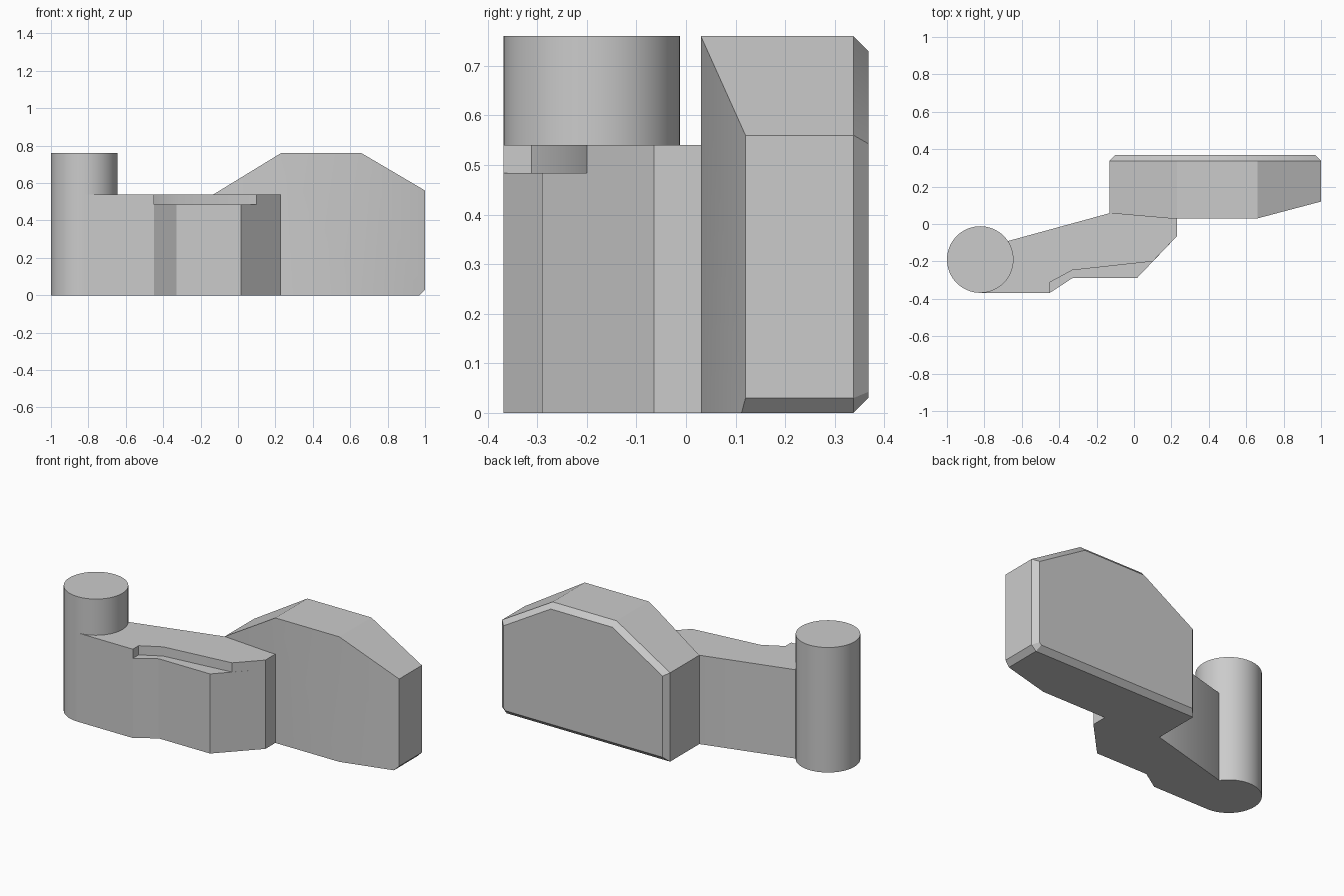
import bpy, bmesh, math
from mathutils import Vector

if "Cube" in bpy.data.objects:
    bpy.data.objects.remove(bpy.data.objects["Cube"], do_unlink=True)

GREY = (0.6, 0.6, 0.6, 1.0)
grey = bpy.data.materials.new("plain_grey")
grey.use_nodes = True
grey.diffuse_color = GREY
grey.node_tree.nodes["Principled BSDF"].inputs["Base Color"].default_value = GREY


def finish(bm, name):
    """Turn a bmesh into a shaded, coloured object."""
    bmesh.ops.recalc_face_normals(bm, faces=bm.faces)
    mesh = bpy.data.meshes.new(name)
    bm.to_mesh(mesh)
    bm.free()
    obj = bpy.data.objects.new(name, mesh)
    bpy.context.collection.objects.link(obj)
    mesh.materials.append(grey)
    bpy.ops.object.select_all(action="DESELECT")
    obj.select_set(True)
    bpy.context.view_layer.objects.active = obj
    bpy.ops.object.shade_smooth_by_angle(angle=math.radians(30))
    return obj


def extrude(bm, points, offset):
    """Extrude a closed outline and return the far cap."""
    face = bm.faces.new([bm.verts.new(p) for p in points])
    result = bmesh.ops.extrude_face_region(bm, geom=[face], use_keep_orig=True)
    verts = [g for g in result["geom"] if isinstance(g, bmesh.types.BMVert)]
    bmesh.ops.translate(bm, verts=verts, vec=offset)
    bmesh.ops.recalc_face_normals(bm, faces=bm.faces)
    return next(g for g in result["geom"] if isinstance(g, bmesh.types.BMFace))


def slab(name, outline, bottom, top):
    bm = bmesh.new()
    extrude(bm, [(x, y, bottom) for x, y in outline], (0, 0, top - bottom))
    return finish(bm, name)


# Upright post
bm = bmesh.new()
bmesh.ops.create_cone(bm, cap_ends=True, segments=64, radius1=0.178,
                      radius2=0.178, depth=0.76)
bmesh.ops.translate(bm, verts=bm.verts, vec=(-0.822, -0.19, 0.38))
finish(bm, "post")

# Connecting arm: full outline below the ledge, cut-back outline above it
LEDGE, ARM_TOP = 0.484, 0.54
back = [(0.23, -0.065), (0.23, 0.031), (0.19, 0.031), (-0.13, 0.058),
        (-0.67, -0.09), (-0.82, -0.19), (-0.82, -0.368), (-0.45, -0.368)]
slab("arm", back + [(-0.33, -0.29), (0.015, -0.29)], 0, LEDGE)
slab("arm_upper", back + [(-0.45, -0.312), (-0.33, -0.247), (0.1, -0.2)],
     LEDGE, ARM_TOP)

# Block: side profile with a chamfered rear rim
CHAMFER = 0.03
bm = bmesh.new()
profile = [(-0.13, 0), (-0.13, 0.54), (0.23, 0.76), (0.66, 0.76), (1, 0.56),
           (1, CHAMFER), (1 - CHAMFER, 0)]
rear = extrude(bm, [(x, 0.03, z) for x, z in profile],
               (0, 0.368 - CHAMFER - 0.03, 0))
bmesh.ops.inset_individual(bm, faces=[rear], thickness=CHAMFER, depth=CHAMFER,
                           use_even_offset=True)

# Trim both front corners of the block with vertical planes
for start, end in (((0.66, 0.03), (1, 0.12)), ((-0.13, 0.058), (0.19, 0.03))):
    dx, dy = end[0] - start[0], end[1] - start[1]
    bmesh.ops.bisect_plane(bm, geom=bm.verts[:] + bm.edges[:] + bm.faces[:],
                           dist=1e-5, plane_co=Vector((*start, 0)),
                           plane_no=Vector((dy, -dx, 0)), clear_outer=True)
    bmesh.ops.holes_fill(bm, edges=[e for e in bm.edges if e.is_boundary])
finish(bm, "block")
